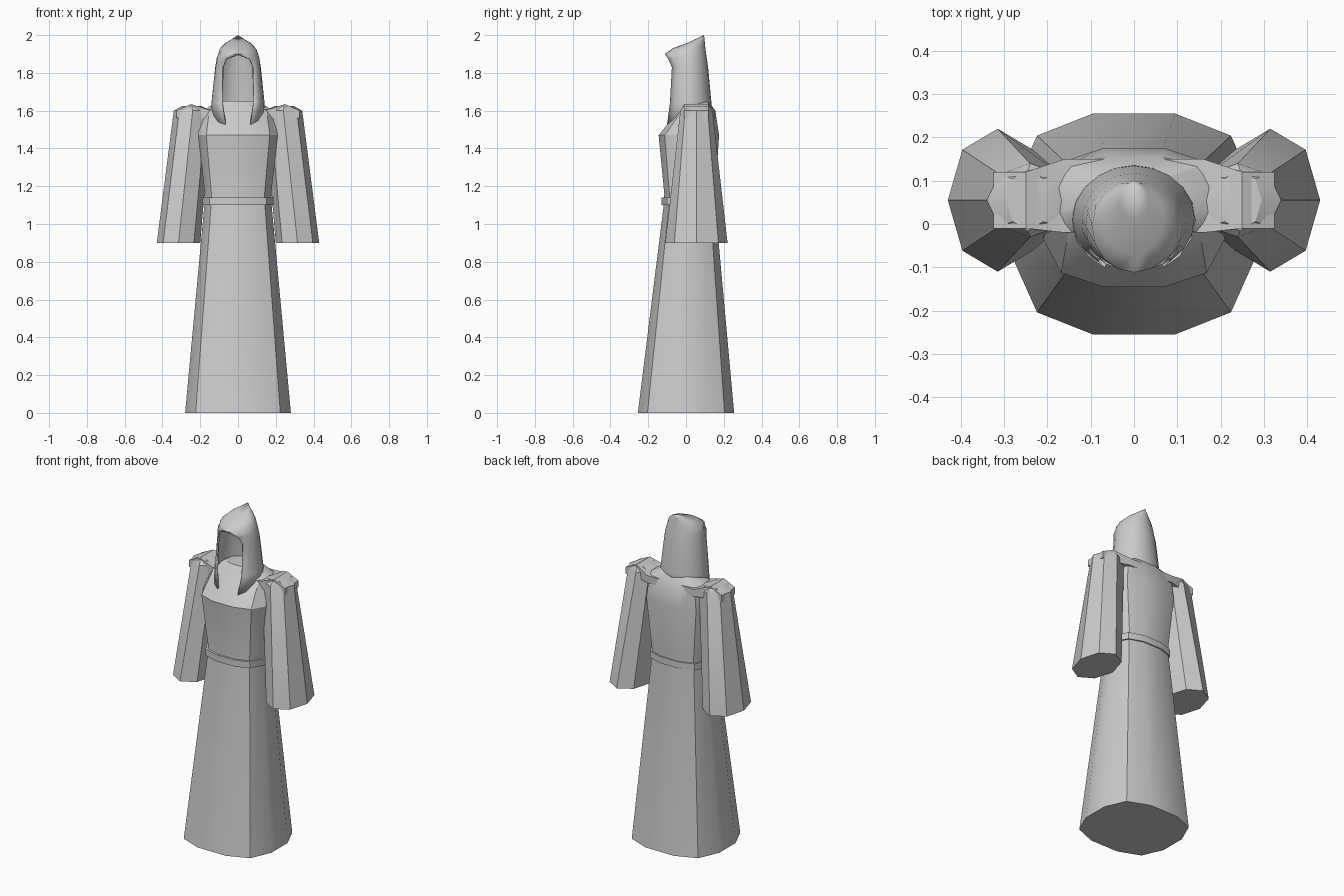
import bpy, bmesh, math

cube = bpy.data.objects.get("Cube")
if cube:
    bpy.data.objects.remove(cube, do_unlink=True)

grey = bpy.data.materials.new("grey cloth")
grey.use_nodes = True
GREY = (0.6, 0.6, 0.6, 1)
grey.diffuse_color = GREY
grey.node_tree.nodes["Principled BSDF"].inputs["Base Color"].default_value = GREY


def loft(name, rings, closed=True, caps=True, angle=30):
    """Skin a list of equal-length point rings into one object."""
    bm = bmesh.new()
    rows = [[bm.verts.new(p) for p in ring] for ring in rings]
    n = len(rows[0])
    for low, high in zip(rows, rows[1:]):
        for i in range(n if closed else n - 1):
            j = (i + 1) % n
            bm.faces.new((low[i], low[j], high[j], high[i]))
    if caps:
        bm.faces.new(rows[0][::-1])
        bm.faces.new(rows[-1])
    bmesh.ops.remove_doubles(bm, verts=bm.verts, dist=0.0005)
    bmesh.ops.recalc_face_normals(bm, faces=bm.faces)
    mesh = bpy.data.meshes.new(name)
    bm.to_mesh(mesh)
    bm.free()
    obj = bpy.data.objects.new(name, mesh)
    bpy.context.collection.objects.link(obj)
    mesh.materials.append(grey)
    bpy.ops.object.select_all(action='DESELECT')
    obj.select_set(True)
    bpy.context.view_layer.objects.active = obj
    bpy.ops.object.shade_smooth_by_angle(angle=math.radians(angle))
    return obj


# Twelve-sided, slightly boxy cross-section of the robe
quarter = [(1, 0.31), (0.8, 0.8), (0.34, 1)]
section = (quarter + [(-x, y) for x, y in quarter[::-1]]
           + [(-x, -y) for x, y in quarter] + [(x, -y) for x, y in quarter[::-1]])


def robe_ring(z, half_width, front, back):
    mid, depth = (front + back) / 2, (back - front) / 2
    return [(x * half_width, mid + y * depth, z) for x, y in section]


# Robe: skirt, waist, chest, sloping neck
loft("robe", [robe_ring(*r) for r in (
    (0, 0.28, -0.255, 0.255),
    (1.10, 0.178, -0.118, 0.155),
    (1.16, 0.176, -0.115, 0.155),
    (1.47, 0.21, -0.145, 0.175),
    (1.60, 0.19, -0.04, 0.155),
    (1.65, 0.10, 0.0, 0.12))])

# Belt
loft("belt", [robe_ring(z, 0.187, -0.129, 0.162) for z in (1.10, 1.14)])


# Sleeves: eight-sided cones, wide at the cuff
def sleeve_ring(side, z, cx, rx, ry):
    return [(side * (cx + rx * math.cos(a)), 0.055 + ry * math.sin(a), z)
            for a in (k * math.pi / 4 for k in range(8))]


for side, word in ((1, "left"), (-1, "right")):
    loft(word + "_sleeve", [sleeve_ring(side, 0.9, 0.315, 0.115, 0.165),
                            sleeve_ring(side, 1.6, 0.24, 0.1, 0.085),
                            sleeve_ring(side, 1.625, 0.245, 0.05, 0.07)])

# Shoulder yoke running from sleeve to sleeve
half = [(0.325, 1.6, -0.01, 0.12), (0.25, 1.635, -0.01, 0.12),
        (0.16, 1.605, -0.02, 0.15)]
spans = [(-x, z, f, b) for x, z, f, b in half] + half[::-1]
loft("shoulder_yoke", [[(x, f, 1.56), (x, b, 1.56), (x, b, z), (x, f, z)]
                       for x, z, f, b in spans])


# Hood: rings left open at the face, closing above the brow to a back-swept tip
def hood_ring(z_front, z_back, rx, front, back, opening):
    start = math.asin(min(opening / rx, 1)) if rx else 0
    mid, ry = (front + back) / 2, (back - front) / 2
    ring = []
    for k in range(17):
        a = start + (2 * math.pi - 2 * start) * k / 16
        t = (1 - math.cos(a)) / 2
        ring.append((rx * math.sin(a), mid - ry * math.cos(a),
                     z_front + (z_back - z_front) * min(1, t * 1.5)))
    return ring


hood = loft("hood", [hood_ring(*r) for r in (
    (1.52, 1.59, 0.146, -0.115, 0.138, 0.068),
    (1.64, 1.65, 0.14, -0.11, 0.134, 0.085),
    (1.83, 1.83, 0.121, -0.105, 0.117, 0.083),
    (1.87, 1.89, 0.112, -0.113, 0.108, 0.064),
    (1.90, 1.935, 0.097, -0.112, 0.102, 0.0),
    (1.93, 1.96, 0.07, -0.07, 0.1, 0.0),
    (1.96, 1.98, 0.033, 0.01, 0.098, 0.0),
    (2.0, 2.0, 0.0, 0.095, 0.095, 0.0))], closed=False, caps=False, angle=50)
cloth = hood.modifiers.new("cloth thickness", 'SOLIDIFY')
cloth.thickness = 0.008
cloth.offset = -1
